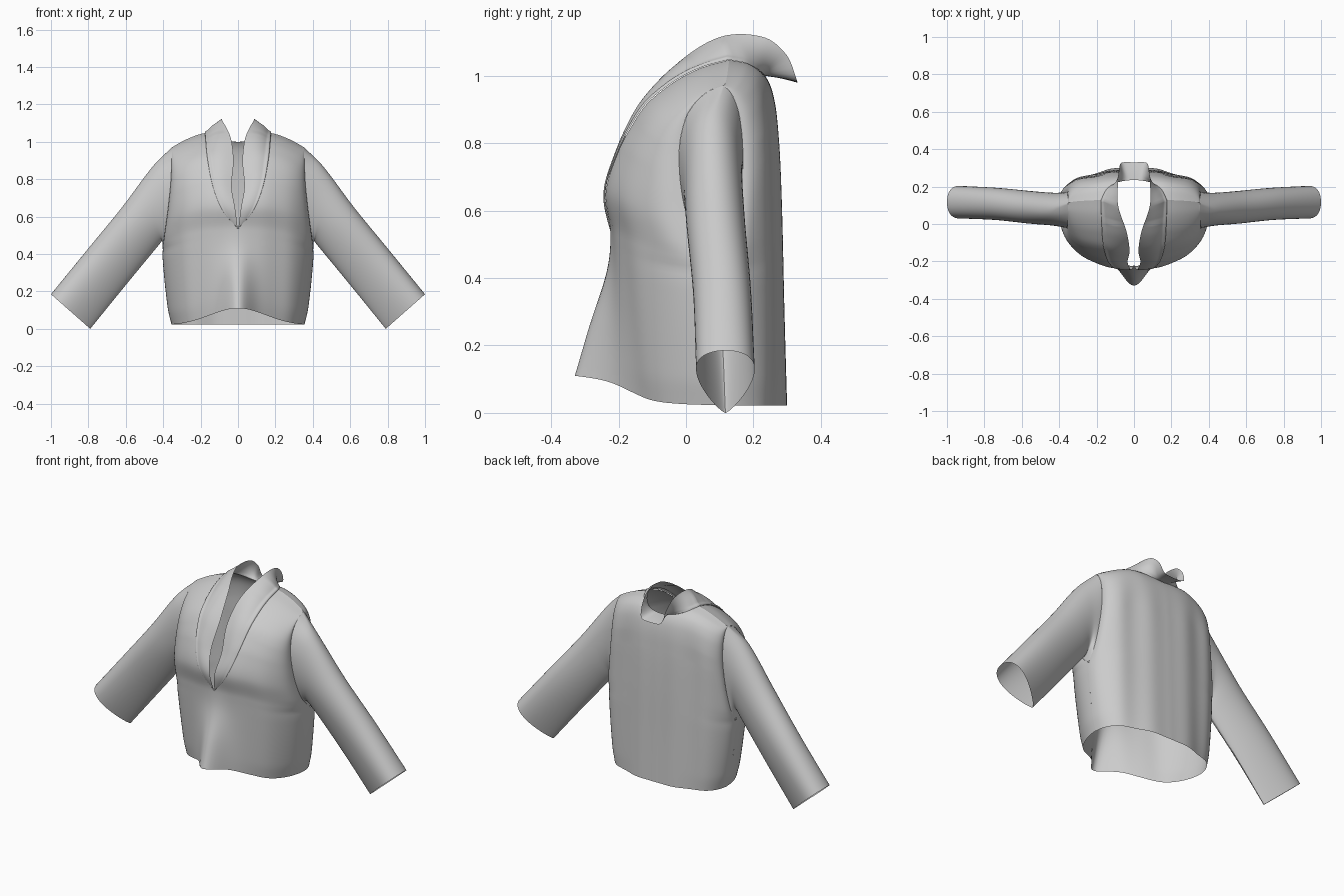
import bpy
from math import sin, cos, pi, exp
from mathutils import Vector

if "Cube" in bpy.data.objects:
    bpy.data.objects.remove(bpy.data.objects["Cube"])


def curve(keys, p):
    """Smooth interpolation through (parameter, value) keys."""
    p = min(max(p, keys[0][0]), keys[-1][0])
    i = 0
    while i < len(keys) - 2 and p > keys[i + 1][0]:
        i += 1

    def slope(k):
        a, b = keys[max(k - 1, 0)], keys[min(k + 1, len(keys) - 1)]
        return (b[1] - a[1]) / (b[0] - a[0])
    (p0, v0), (p1, v1) = keys[i], keys[i + 1]
    d = p1 - p0
    u = (p - p0) / d
    return (v0 * (2*u**3 - 3*u*u + 1) + slope(i) * (d * (u**3 - 2*u*u + u))
            + v1 * (3*u*u - 2*u**3) + slope(i + 1) * (d * (u**3 - u*u)))


def sheet(name, fn, nu, nv):
    """Mirrored smooth cloth surface from fn(u, v)."""
    verts = [fn(i / nu, j / nv) for i in range(nu + 1) for j in range(nv + 1)]
    w = nv + 1
    faces = [(i*w + j, i*w + j + 1, (i+1)*w + j + 1, (i+1)*w + j)
             for i in range(nu) for j in range(nv)]
    me = bpy.data.meshes.new(name)
    me.from_pydata(verts, [], faces)
    me.polygons.foreach_set("use_smooth", [True] * len(faces))
    ob = bpy.data.objects.new(name, me)
    bpy.context.collection.objects.link(ob)
    m = ob.modifiers.new("Mirror", 'MIRROR')
    m.merge_threshold = 0.0005
    return ob


# Body profiles, all keyed by height
TOP, ARM, VEE, NAPE, SIDE_Y = 1.05, 0.47, 0.52, 1.0, 0.11
FRONT = [(0, -.212), (.3, -.212), (.52, -.22), (.65, -.243), (.78, -.208),
         (.86, -.165), (.92, -.122), (.97, -.06), (1.0, -.012), (1.03, .055), (1.05, .13)]
BACK = [(0, .30), (.3, .292), (.6, .285), (.8, .276), (.93, .262),
        (1.0, .235), (1.035, .19), (1.05, .13)]
WIDTH = [(0, .355), (.1, .375), (.4, .402), (.5, .40), (.7, .375), (.85, .36), (1.05, .352)]
ARMHOLE = [(ARM, 0), (.5, .035), (.56, .08), (.7, .12), (.85, .13), (.95, .11),
           (1.0, .08), (1.035, .04), (1.05, 0)]
RIDGE = [(0, .118), (.2, .075), (.4, .02), (.52, .004), (.65, 0), (1.05, 0)]
NECK = [(VEE, 0), (.62, .078), (.75, .13), (.9, .16), (1.05, .175)]


def body_point(h, s, front):
    """Point on the front or back panel: h height, s from centre to side."""
    wide = curve(WIDTH, h)
    if front:
        inner = curve(NECK, h) if h > VEE else 0
    else:
        inner = .175 * max(0, (h - NAPE) / (TOP - NAPE)) ** .5
    x = inner + (wide - inner) * sin(s * pi / 2)
    r = min(x / wide, 1)
    n = 1.9 + .4 * min(1, h / .5) if front else 2.3
    full = (1 - r ** n) ** (1 / n)
    fade = max(0, 1 - h / TOP)
    # plain oval below the armpit, opening onto the armhole above it
    gap = max(0, curve(ARMHOLE, h)) if h > ARM else 0
    t = min(1, max(0, (h - ARM) / .4))
    gap *= (1 - full) * (r ** 6 * (1 - t) + t)
    if front:
        y = SIDE_Y + (curve(FRONT, h) - SIDE_Y) * full - gap
        y -= curve(RIDGE, h) * exp(-(x / .085) ** 2)
        y += .008 * sin(x * 38) * fade * full * r
        hem = .018 + .092 * exp(-(x / .21) ** 2)
    else:
        y = SIDE_Y + (curve(BACK, h) - SIDE_Y) * full + .45 * gap
        y += .012 * sin(x * 30 - 1.5) * full * r * min(1, 4 * fade)
        hem = .022
    drop = .078 * max(0, (x - .15) / .2) ** 1.6
    z = h * (TOP - drop) / TOP + hem * (1 - h / TOP) ** 3
    return Vector((x, y, z))


def row_height(u):
    return TOP * (1 - (1 - u) ** 1.8)


# Front and back panels
sheet("front_panel", lambda u, v: body_point(row_height(u), v, True), 90, 36)
sheet("back_panel", lambda u, v: body_point(row_height(u), v, False), 90, 36)

# Sleeve: (along, top x/z, bottom x/z, centre y, half depth), starting on the armhole
SECTIONS = [(.14, (.45, .875), (.405, .468), .079, .088),
            (.40, (.62, .65), (.43, .44), .088, .087),
            (.68, (.80, .43), (.605, .228), .107, .086),
            (1.0, (1.0, .185), (.79, 0), .117, .087)]


def sleeve_point(u, v):
    front = v <= .5
    k = 2 * v if front else 2 - 2 * v
    c = (1 - cos(pi * k)) / 2
    keys = [(0, body_point(ARM + (TOP - ARM) * c, 1, front))]
    for a, t, b, yc, d in SECTIONS:
        y = yc + (-d if front else d) * max(0, sin(pi * k ** (1 + .5 * a)))
        keys.append((a, Vector((b[0] + (t[0] - b[0]) * c, y, b[1] + (t[1] - b[1]) * c))))
    return curve(keys, u)


sheet("sleeve", sleeve_point, 44, 56)

# Shawl collar: neck seam to free edge, folding over at the nape
EDGE = [(p, Vector(c)) for p, c in [
    (0, (0, -.22, .52)), (.12, (.015, -.244, .64)), (.25, (.034, -.205, .76)),
    (.40, (.024, -.14, .90)), (.55, (.04, -.04, 1.025)), (.70, (.085, .10, 1.115)),
    (.82, (.085, .23, 1.115)), (.90, (.078, .30, 1.06)), (.95, (.065, .328, .99)),
    (1, (0, .33, .98))]]


def collar_point(u, v):
    if u < .7:
        h = VEE + (TOP - VEE) * (1 - (1 - u / .7) ** 1.5)
        seam = body_point(h, 0, True)
    else:
        h = TOP - (TOP - NAPE) * (1 - (1 - (u - .7) / .3) ** 2)
        seam = body_point(h, 0, False)
    p = seam.lerp(curve(EDGE, u), v)
    puff = sin(pi * v) * sin(pi * min(u, .93))
    p += Vector((.006, -.010 if u < .6 else .0, .010)) * puff
    # rolled lip beside the seam
    p += Vector((.006, -.006, .003)) * exp(-((v - .06) / .06) ** 2) * sin(pi * u)
    if u > 1 - 1e-6:
        p.x = 0
    return p


sheet("collar", collar_point, 80, 24)
